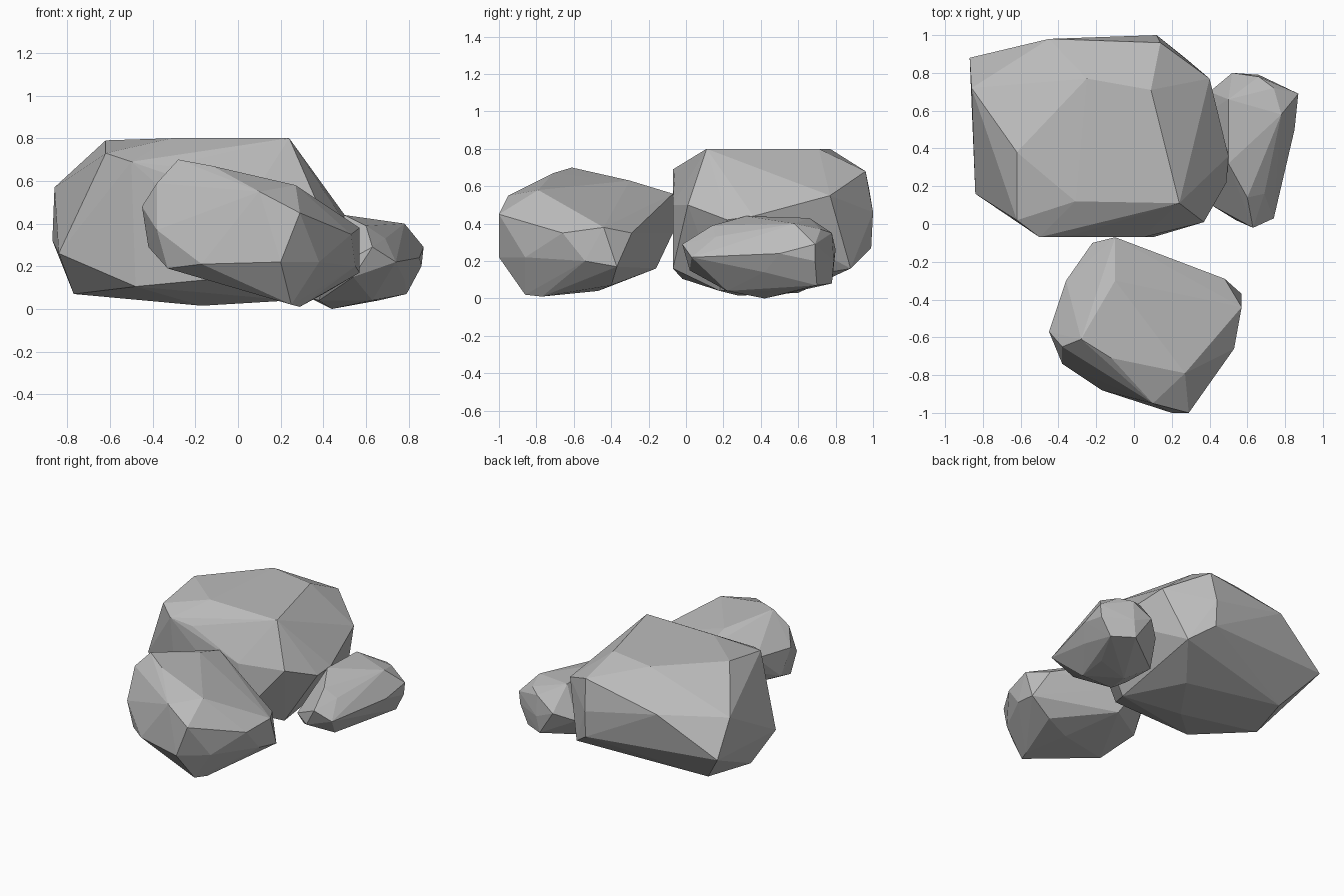
import bpy
import bmesh

default_cube = bpy.data.objects.get("Cube")
if default_cube:
    bpy.data.objects.remove(default_cube, do_unlink=True)


def make_material(name, color):
    material = bpy.data.materials.new(name)
    material.use_nodes = True
    material.diffuse_color = color
    shader = next(n for n in material.node_tree.nodes if n.type == "BSDF_PRINCIPLED")
    shader.inputs["Base Color"].default_value = color
    shader.inputs["Roughness"].default_value = 0.9
    return material


stone_grey = make_material("stone grey", (0.5, 0.5, 0.5, 1))


def make_rock(name, *outlines):
    """Wrap a faceted convex stone around its stacked corner outlines."""
    shape = bmesh.new()
    for outline in outlines:
        for corner in outline:
            shape.verts.new(corner)
    bmesh.ops.convex_hull(shape, input=list(shape.verts))
    # Drop corners that ended up buried inside the stone
    buried = [v for v in shape.verts if not v.link_faces]
    bmesh.ops.delete(shape, geom=buried, context="VERTS")
    bmesh.ops.recalc_face_normals(shape, faces=list(shape.faces))
    for face in shape.faces:
        face.smooth = False
    mesh = bpy.data.meshes.new(name)
    shape.to_mesh(mesh)
    shape.free()
    mesh.materials.append(stone_grey)
    rock = bpy.data.objects.new(name, mesh)
    bpy.context.scene.collection.objects.link(rock)
    return rock


# Large flat-topped boulder at the back
large_crown = [
    (-.62, .38, .79), (-.25, .77, .8), (.09, .71, .8), (.24, .11, .8),
    (-.31, .12, .8), (-.62, .02, .73), (-.5, -.07, .69), (-.33, -.06, .67),
]
large_belt = [
    (-.86, .72, .57), (-.87, .88, .32), (-.45, .98, .58), (.14, .96, .68),
    (.12, 1, .46), (.12, .99, .27), (.4, .77, .55), (.5, .36, .44),
    (.49, .22, .42), (.37, .01, .5), (.05, -.07, .5), (-.84, .16, .26),
]
large_base = [
    (-.77, .35, .07), (-.67, .7, .08), (-.49, .7, .08), (-.48, -.02, .105),
    (.1, -.07, .16), (-.17, .28, .015), (.25, .18, .04), (.05, .6, .03),
    (.27, .88, .16),
]
make_rock("large_boulder", large_crown, large_belt, large_base)

# Medium boulder in front
medium_crown = [
    (-.28, -.61, .7), (-.12, -.71, .67), (.27, -.79, .58), (.1, -.95, .55),
    (-.1, -.3, .63), (-.1, -.07, .56), (-.38, -.65, .59),
]
medium_belt = [
    (-.45, -.57, .48), (-.36, -.3, .48), (-.22, -.1, .45), (-.1, -.07, .35),
    (.48, -.29, .35), (.57, -.44, .38), (.53, -.66, .35), (.29, -1, .45),
    (.2, -1, .22), (.38, -.86, .22), (-.17, -.88, .21), (-.38, -.74, .37),
    (-.42, -.5, .29),
]
medium_base = [
    (-.33, -.74, .19), (.25, -.86, .02), (.29, -.77, .01), (.2, -.47, .04),
    (.4, -.4, .07), (.57, -.37, .17), (.55, -.54, .2), (0, -.16, .16),
]
make_rock("medium_boulder", medium_crown, medium_belt, medium_base)

# Small stone leaning against the large boulder
small_crown = [
    (.5, .32, .44), (.5, .66, .43), (.78, .58, .4), (.74, .72, .37),
    (.6, .14, .39), (.69, .16, .33), (.66, .78, .35),
]
small_belt = [
    (.87, .69, .29), (.86, .69, .2), (.85, .5, .24), (.74, .03, .22),
    (.63, -.02, .29), (.54, .02, .15), (.41, .1, .17), (.4, .7, .2),
    (.52, .8, .26), (.66, .79, .2),
]
small_base = [
    (.78, .42, .14), (.66, .45, .04), (.63, .22, .04), (.44, .42, 0),
    (.38, .22, .04), (.34, .32, .05), (.32, .55, .06), (.64, .78, .08),
    (.79, .7, .07),
]
make_rock("small_boulder", small_crown, small_belt, small_base)
